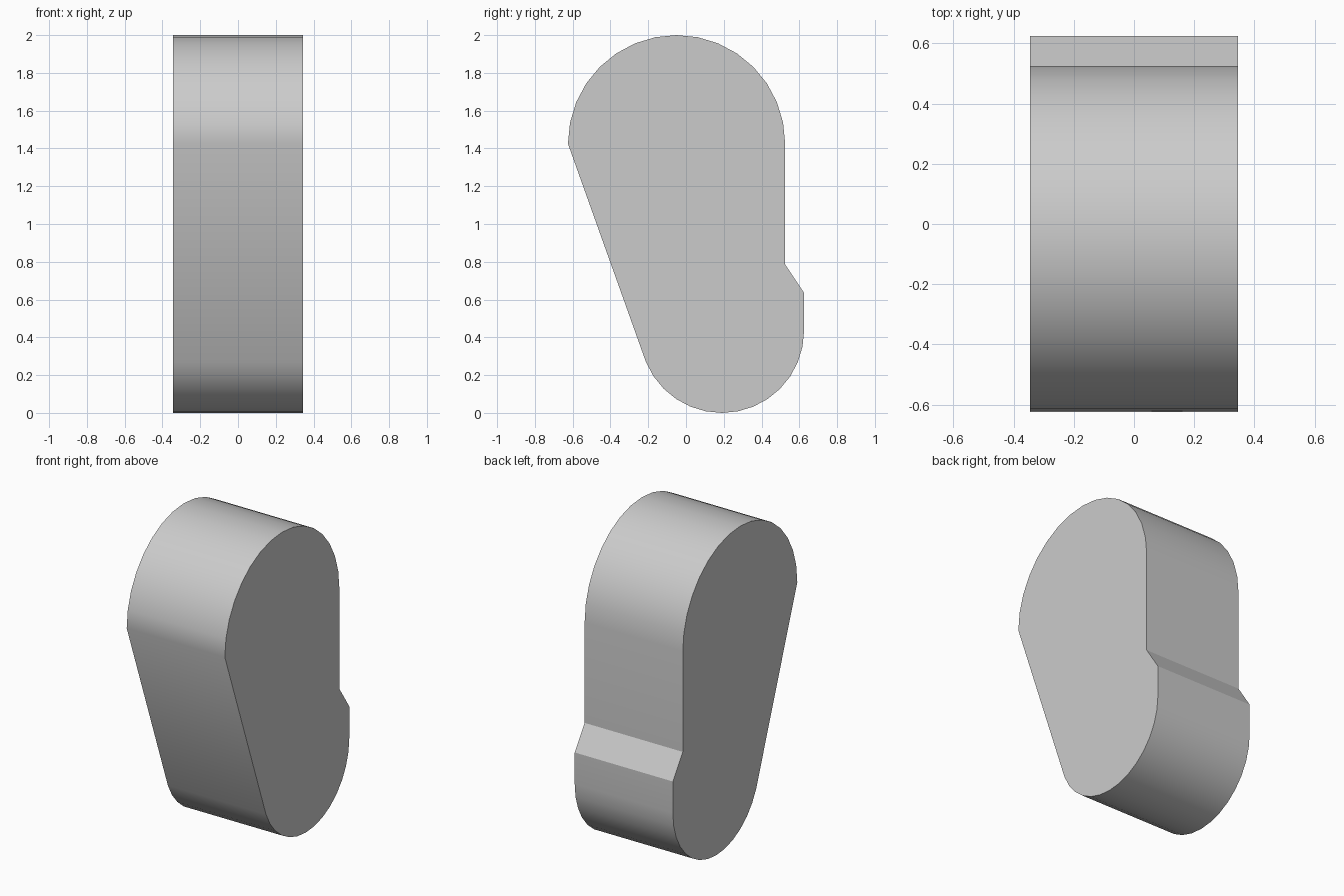
import bpy
import bmesh
from math import cos, sin, radians

cube = bpy.data.objects.get("Cube")
if cube:
    bpy.data.objects.remove(cube, do_unlink=True)

HALF_WIDTH = 0.345
STEP = 11.25  # degrees per facet


def arc(cy, cz, radius, start, count):
    """Side profile points, counter-clockwise from the start angle."""
    angles = [radians(start + STEP * i) for i in range(count + 1)]
    return [(cy + radius * cos(a), cz + radius * sin(a)) for a in angles]


# Side profile: large round top, straight front, small round foot, rear step
profile = arc(-0.05, 1.425, 0.575, 0, 16)
profile += arc(0.19, 0.435, 0.435, 202.5, 14)
profile += [(0.625, 0.635), (0.525, 0.785)]

# Extrude the profile across the width
bm = bmesh.new()
side = bm.faces.new([bm.verts.new((-HALF_WIDTH, y, z)) for y, z in profile])
extruded = bmesh.ops.extrude_face_region(bm, geom=[side], use_keep_orig=True)
moved = [g for g in extruded["geom"] if isinstance(g, bmesh.types.BMVert)]
bmesh.ops.translate(bm, verts=moved, vec=(2 * HALF_WIDTH, 0, 0))
bmesh.ops.recalc_face_normals(bm, faces=bm.faces)
mesh = bpy.data.meshes.new("rounded_body")
bm.to_mesh(mesh)
bm.free()

body = bpy.data.objects.new("rounded_body", mesh)
bpy.context.collection.objects.link(body)

# Plain grey material
grey = bpy.data.materials.new("light_grey")
grey.use_nodes = True
colour = (0.6, 0.6, 0.6, 1)
grey.diffuse_color = colour
grey.node_tree.nodes["Principled BSDF"].inputs["Base Color"].default_value = colour
mesh.materials.append(grey)

# Smooth the rounded rim, keep the sides and step crisp
bpy.ops.object.select_all(action="DESELECT")
body.select_set(True)
bpy.context.view_layer.objects.active = body
bpy.ops.object.shade_smooth_by_angle(angle=radians(30))
